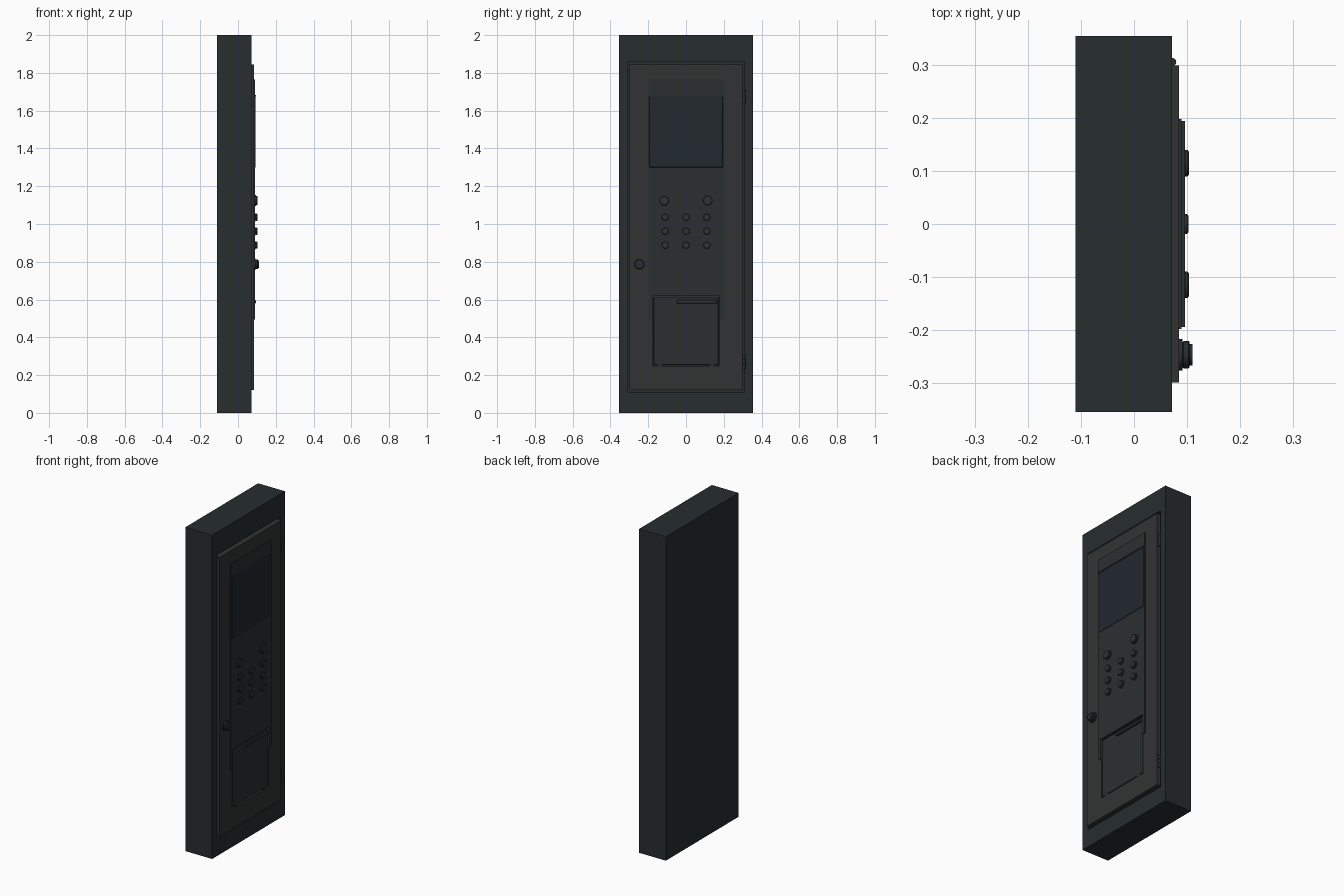
import bpy, bmesh, math
from mathutils import Matrix

if "Cube" in bpy.data.objects:
    bpy.data.objects.remove(bpy.data.objects["Cube"])


def material(name, rgb):
    m = bpy.data.materials.new(name)
    m.diffuse_color = (*rgb, 1)
    m.use_nodes = True
    m.node_tree.nodes["Principled BSDF"].inputs["Base Color"].default_value = m.diffuse_color
    return m


BODY = material("dark_steel", (0.020, 0.026, 0.028))
DOOR = material("door_paint", (0.030, 0.034, 0.032))
PANEL = material("panel_paint", (0.024, 0.028, 0.030))
SCREEN = material("screen_glass", (0.015, 0.021, 0.027))


def finish(bm, name, mat, bevel=0):
    bmesh.ops.recalc_face_normals(bm, faces=bm.faces)
    me = bpy.data.meshes.new(name)
    bm.to_mesh(me)
    bm.free()
    ob = bpy.data.objects.new(name, me)
    bpy.context.collection.objects.link(ob)
    if mat:
        me.materials.append(mat)
    if bevel:
        b = ob.modifiers.new("bevel", 'BEVEL')
        b.width, b.segments = bevel, 1
    return ob


def prism(name, outline, x0, x1, mat=None, bevel=0):
    """Extrude a (y, z) outline from x0 to x1."""
    bm = bmesh.new()
    face = bm.faces.new([bm.verts.new((x0, y, z)) for y, z in outline])
    new = bmesh.ops.extrude_face_region(bm, geom=[face])["geom"]
    bmesh.ops.translate(bm, vec=(x1 - x0, 0, 0),
                        verts=[v for v in new if isinstance(v, bmesh.types.BMVert)])
    return finish(bm, name, mat, bevel)


def box(name, x, y, z, mat=None, bevel=0):
    return prism(name, [(y[0], z[0]), (y[1], z[0]), (y[1], z[1]), (y[0], z[1])],
                 x[0], x[1], mat, bevel)


def disc(name, y, z, r, x0, x1, mat, bevel=0, top=1.0, sides=16):
    """Round part whose axis points out of the door."""
    bm = bmesh.new()
    bmesh.ops.create_cone(bm, cap_ends=True, segments=sides, radius1=r, radius2=r * top,
                          depth=x1 - x0,
                          matrix=Matrix.Translation(((x0 + x1) / 2, y, z))
                          @ Matrix.Rotation(math.pi / 2, 4, 'Y'))
    ob = finish(bm, name, mat, bevel)
    bpy.context.view_layer.objects.active = ob
    ob.select_set(True)
    bpy.ops.object.shade_smooth_by_angle(angle=math.radians(30))
    ob.select_set(False)
    return ob


def cut(ob, cutter):
    """Subtract the cutter and discard it."""
    m = ob.modifiers.new("cut", 'BOOLEAN')
    m.operation, m.object, m.solver = 'DIFFERENCE', cutter, 'EXACT'
    bpy.context.view_layer.objects.active = ob
    bpy.ops.object.modifier_apply(modifier=m.name)
    bpy.data.objects.remove(cutter)


# Cabinet with the door opening
cabinet = box("cabinet", (-0.111, 0.072), (-0.355, 0.355), (0, 2), BODY)
cut(cabinet, box("opening", (0.045, 0.2), (-0.308, 0.311), (0.107, 1.86)))

# Door with the recess for the coin tray flap
door = box("door", (0.045, 0.085), (-0.3, 0.3), (0.122, 1.845), DOOR)
cut(door, box("tray_recess", (0.06, 0.2), (-0.178, 0.178), (0.247, 0.618)))

# Control panel, notched around the flap
prism("control_panel", [(-0.198, 0.495), (-0.178, 0.495), (-0.178, 0.618), (0.178, 0.618),
                        (0.178, 0.495), (0.198, 0.495), (0.198, 1.765), (-0.198, 1.765)],
      0.085, 0.09, PANEL)

# Display and its top trim
box("screen", (0.09, 0.093), (-0.195, 0.195), (1.30, 1.677), SCREEN, 0.002)
box("screen_trim", (0.09, 0.096), (-0.195, 0.195), (1.675, 1.683), PANEL)

# Tray flap with bottom pivots and pull bar
box("tray_flap", (0.06, 0.082), (-0.172, 0.172), (0.253, 0.612), PANEL, 0.002)
for s in (-1, 1):
    box("flap_pivot", (0.062, 0.083), (s * 0.14 - 0.012, s * 0.14 + 0.012), (0.247, 0.257), BODY)
box("flap_pull", (0.08, 0.094), (-0.048, 0.165), (0.58, 0.597), DOOR, 0.003)

# Push buttons: two large ones above a three by three grid
for s in (-1, 1):
    disc("large_button_ring", s * 0.115, 1.124, 0.029, 0.09, 0.094, PANEL)
    disc("large_button", s * 0.115, 1.124, 0.025, 0.094, 0.104, DOOR, 0.003)
for z in (1.036, 0.962, 0.888):
    for y in (-0.11, 0, 0.11):
        disc("button_ring", y, z, 0.023, 0.09, 0.093, PANEL)
        disc("button", y, z, 0.019, 0.093, 0.103, DOOR, 0.003)

# Door lock in three stepped rings
disc("lock_base", -0.247, 0.787, 0.03, 0.085, 0.092, BODY)
disc("lock_body", -0.247, 0.787, 0.026, 0.092, 0.105, BODY, 0.002)
disc("lock_core", -0.247, 0.787, 0.020, 0.105, 0.111, BODY)

# Hinges along the right edge of the door
for z in (1.675, 0.27):
    for dz in (-0.026, 0, 0.026):
        bm = bmesh.new()
        bmesh.ops.create_cone(bm, cap_ends=True, segments=12, radius1=0.008, radius2=0.008,
                              depth=0.024, matrix=Matrix.Translation((0.072, 0.306, z + dz)))
        finish(bm, "hinge_knuckle", BODY)
